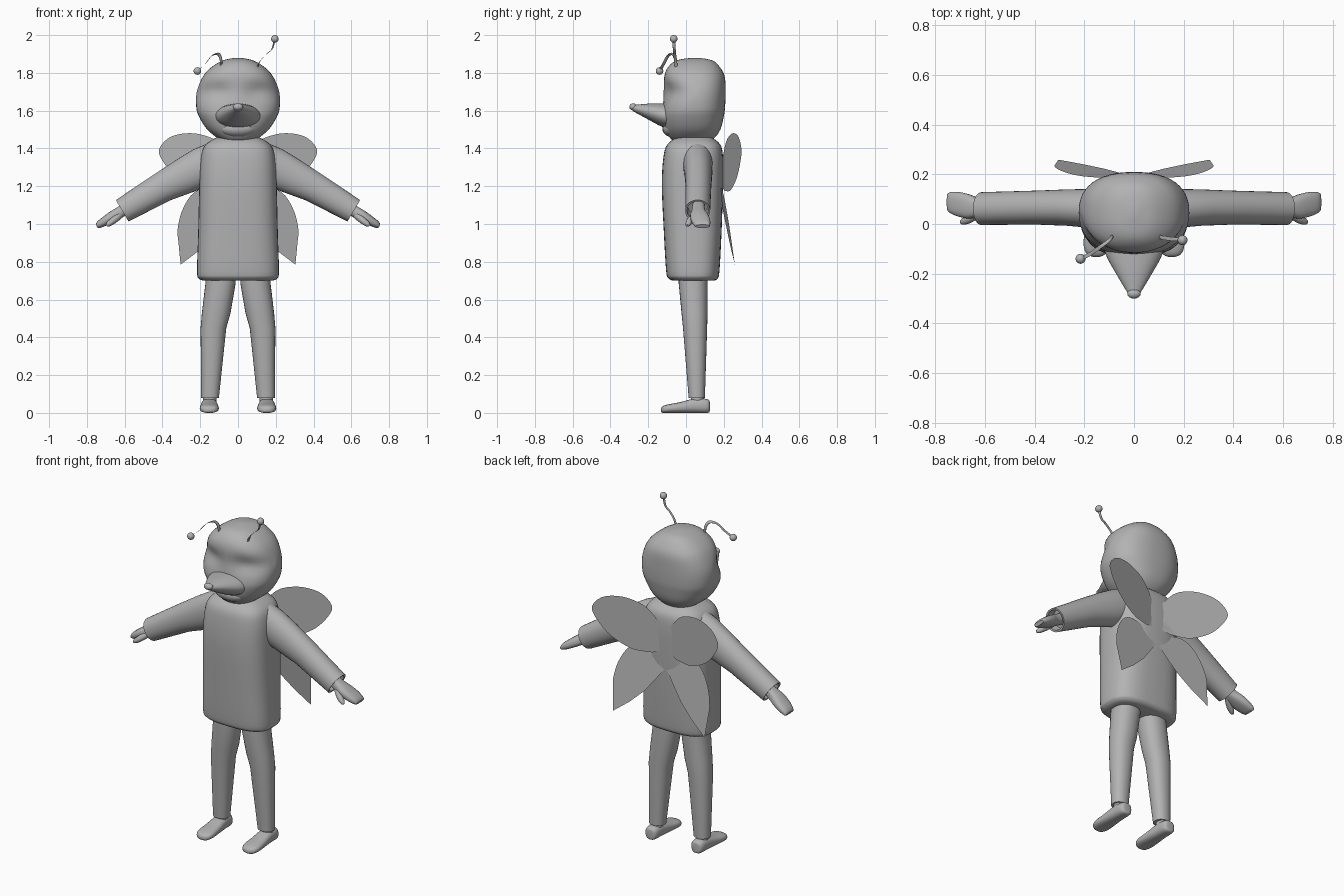
import bpy, math
from mathutils import Vector as V

if "Cube" in bpy.data.objects:
    bpy.data.objects.remove(bpy.data.objects["Cube"])

grey = bpy.data.materials.new("plain grey")
grey.diffuse_color = (0.45, 0.45, 0.45, 1)
grey.use_nodes = True
grey.node_tree.nodes["Principled BSDF"].inputs["Base Color"].default_value = grey.diffuse_color


def finish(ob, mirror=False, angle=45):
    ob.data.materials.clear()
    ob.data.materials.append(grey)
    bpy.ops.object.select_all(action='DESELECT')
    ob.select_set(True)
    bpy.context.view_layer.objects.active = ob
    bpy.ops.object.shade_smooth_by_angle(angle=math.radians(angle))
    if mirror:
        ob.modifiers.new("mirror", 'MIRROR')
    return ob


def mesh_object(name, verts, faces):
    me = bpy.data.meshes.new(name)
    me.from_pydata(verts, [], faces)
    me.update()
    ob = bpy.data.objects.new(name, me)
    bpy.context.collection.objects.link(ob)
    return ob


def smooth_path(rows, steps):
    """Catmull-Rom interpolation of number rows."""
    out = []
    for i in range(len(rows) - 1):
        a, b, c, d = (rows[min(max(i + k, 0), len(rows) - 1)] for k in (-1, 0, 1, 2))
        for s in range(steps):
            t = s / steps
            out.append([0.5 * (2 * q + (r - p) * t + (2 * p - 5 * q + 4 * r - w) * t * t
                        + (3 * q - p - 3 * r + w) * t ** 3) for p, q, r, w in zip(a, b, c, d)])
    return out + [list(rows[-1])]


def loft(name, rows, frame, power=2.0, steps=1, n=32, mirror=False, shape=None):
    """Skin superellipse sections; frame(row) gives centre and two half axes."""
    verts, faces = [], []
    rows = smooth_path(rows, steps)
    for row in rows:
        c, u, v = frame(row)
        for k in range(n):
            a = 2 * math.pi * k / n
            ca, sa = math.cos(a), math.sin(a)
            p = (c + u * math.copysign(abs(ca) ** (2 / power), ca)
                 + v * math.copysign(abs(sa) ** (2 / power), sa))
            verts.append(shape(p) if shape else p)
    for i in range(len(rows) - 1):
        for k in range(n):
            j = (k + 1) % n
            faces.append((i * n + k, i * n + j, (i + 1) * n + j, (i + 1) * n + k))
    faces.append(tuple(reversed(range(n))))
    faces.append(tuple(range((len(rows) - 1) * n, len(rows) * n)))
    ob = mesh_object(name, verts, faces)
    import bmesh
    bm = bmesh.new()
    bm.from_mesh(ob.data)
    bmesh.ops.recalc_face_normals(bm, faces=bm.faces)
    bm.to_mesh(ob.data)
    bm.free()
    return finish(ob, mirror)


def ball(name, loc, size):
    bpy.ops.mesh.primitive_uv_sphere_add(segments=20, ring_count=12, radius=1, location=loc)
    ob = bpy.context.object
    ob.name = name
    ob.scale = size
    return finish(ob)


# Frames: standing (z, rx, y front, y back), limb (x, y, z, rx, ry), along y (y, rx, z low, z high)
def standing(r):
    return V((0, (r[2] + r[3]) / 2, r[0])), V((r[1], 0, 0)), V((0, (r[3] - r[2]) / 2, 0))


def upright(r):
    return V(r[:3]), V((r[3], 0, 0)), V((0, r[4], 0))


def along_y(x):
    return lambda r: (V((x, r[0], (r[2] + r[3]) / 2)), V((r[1], 0, 0)), V((0, 0, (r[3] - r[2]) / 2)))


def arm_frame(r):
    return V(r[:3]), V((0, r[3], 0)), V((0.51, 0, 0.86)) * r[4]


# Torso
loft("torso", [(.70, .185, -.07, .15), (.712, .208, -.093, .168), (.75, .217, -.105, .177),
               (.95, .211, -.117, .188), (1.2, .205, -.128, .196), (1.35, .197, -.12, .196),
               (1.42, .172, -.10, .182), (1.46, .11, -.05, .135)], standing, 2.9, 4, 40)


# Head with shallow eye hollows
def hollow(p):
    if p.y < 0.03:
        g = math.exp(-((p.z - 1.70) / .05) ** 2)
        p.y += .028 * g * min(abs(p.x) / .1, 1)
    return p


loft("head", [(1.428, .05, -.04, .1), (1.45, .10, -.08, .145), (1.50, .163, -.11, .182),
              (1.57, .207, -.125, .2), (1.62, .221, -.122, .207), (1.70, .218, -.118, .209),
              (1.78, .186, -.115, .205), (1.83, .141, -.095, .18), (1.866, .08, -.05, .14),
              (1.88, .015, .03, .065)], standing, 2.4, 4, 48, shape=hollow)

# Snout, nose tip and lower lip
loft("snout", [(-.06, .122, 1.505, 1.637), (-.12, .115, 1.512, 1.638), (-.20, .072, 1.553, 1.637),
               (-.28, .024, 1.597, 1.63)], along_y(0), 2, 3)
ball("nose_tip", (0, -.28, 1.62), (.027, .02, .019))
ball("lower_lip", (0, -.075, 1.505), (.095, .05, .045))

# Antennae, the two bend differently
for name, pts in (("antenna_upright", [(.10, -.05, 1.82), (.115, -.055, 1.86), (.15, -.06, 1.90),
                                       (.18, -.062, 1.925), (.195, -.065, 1.98)]),
                  ("antenna_drooping", [(-.09, -.05, 1.83), (-.09, -.055, 1.87), (-.105, -.07, 1.90),
                                        (-.14, -.095, 1.89), (-.175, -.12, 1.845), (-.215, -.14, 1.81)])):
    loft(name, pts, lambda r: (V(r), V((.006, 0, .006)), V((0, .008, 0))), 2, 4, 10)
    ball(name + "_ball", pts[-1], (.02, .02, .02))

# Sleeves with a hollow cuff
loft("sleeves", [(.10, .06, 1.345, .08, .10), (.18, .063, 1.305, .078, .106),
                 (.27, .066, 1.26, .073, .098), (.40, .066, 1.195, .068, .081),
                 (.613, .062, 1.07, .066, .066), (.612, .062, 1.071, .056, .056),
                 (.57, .062, 1.096, .052, .052)], arm_frame, 2.1, 1, 32, True)

# Hands: mitten and thumb
loft("hands", [(.56, .066, 1.10, .032, .03), (.62, .066, 1.065, .036, .03), (.66, .07, 1.042, .048, .029),
               (.70, .078, 1.018, .05, .025), (.735, .085, .997, .043, .019),
               (.748, .088, .988, .036, .01)], arm_frame, 2.6, 3, 24, True)
loft("thumbs", [(.62, .05, 1.05, .02, .018), (.655, .025, 1.022, .02, .018),
                (.685, .012, 1.0, .015, .014), (.697, .008, .992, .006, .006)], arm_frame, 2, 3, 16, True)

# Trousers and ankles
loft("trouser_legs", [(.09, .038, .78, .078, .076), (.092, .038, .69, .08, .077),
                      (.115, .045, .53, .076, .069), (.130, .048, .45, .068, .064),
                      (.148, .057, .08, .047, .043)], upright, 2.2, 1, 28, True)
loft("ankles", [(.15, .06, .12, .035, .034), (.15, .06, .04, .035, .034)], upright, 2, 1, 20, True)

# Shoes
loft("shoes", [(.126, .015, .01, .055), (.115, .036, 0, .072), (.05, .042, 0, .077),
               (-.03, .048, 0, .057), (-.09, .05, 0, .046), (-.122, .036, 0, .036),
               (-.133, .01, .008, .022)], along_y(.152), 2.5, 3, 24, True)


# Wings: flat outlines tilted backwards
def wing(name, outline, depth):
    ob = mesh_object(name, [(x, depth(x, z), z) for x, z in outline], [tuple(range(len(outline)))])
    finish(ob, True)


wing("upper_wings", smooth_path([(0, 1.2), (.01, 1.31), (.10, 1.43), (.19, 1.472), (.28, 1.48),
                                 (.365, 1.457), (.418, 1.395), (.40, 1.335), (.335, 1.255), (.26, 1.205),
                                 (.18, 1.175), (.08, 1.175)], 3), lambda x, z: .185 + .26 * x)
wing("lower_wings", smooth_path([(0, 1.10), (.08, 1.17), (.18, 1.19), (.25, 1.15), (.30, 1.06),
                                 (.32, .97), (.317, .92)], 3)
     + [(.304, .785), (.205, .86), (.12, .94), (.05, 1.03)],
     lambda x, z: .19 + .15 * (1.1 - z) + .07 * x)
